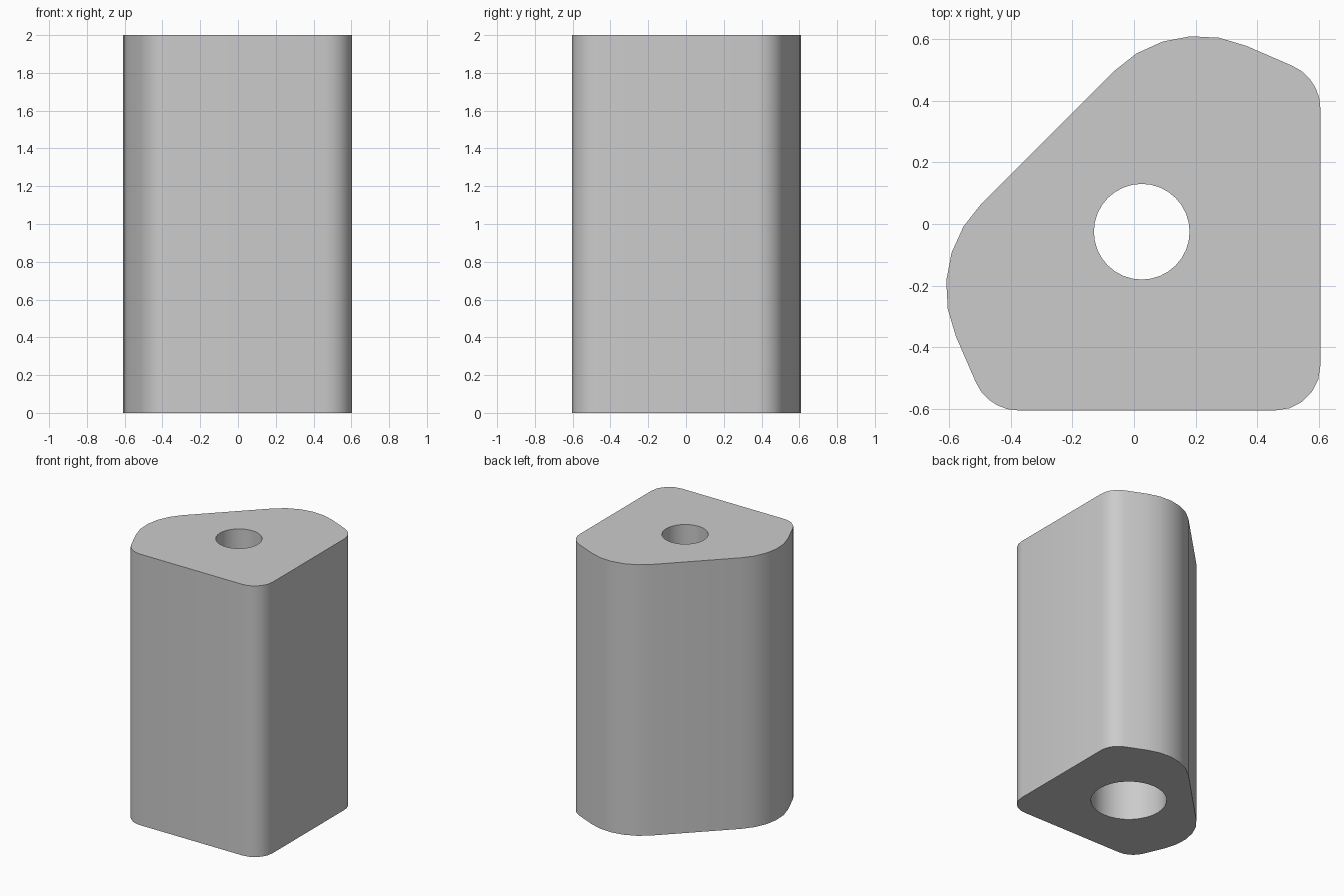
import bpy
import bmesh
import math
from mathutils import Vector

cube = bpy.data.objects.get("Cube")
if cube:
    bpy.data.objects.remove(cube, do_unlink=True)

HEIGHT = 2.0
LEDGE = 1.4          # height where the wide recess meets the narrow bore
HOLE_CENTRE = Vector((0.025, -0.025))
BORE_RADIUS = 0.155
RECESS_RADIUS = 0.256


def material(name, rgb):
    mat = bpy.data.materials.new(name)
    mat.use_nodes = True
    colour = (*rgb, 1.0)
    mat.diffuse_color = colour
    mat.node_tree.nodes["Principled BSDF"].inputs["Base Color"].default_value = colour
    return mat


def rounded_outline(corners, steps):
    """Replace every (x, y, radius) corner by a tangent arc."""
    points = []
    count = len(corners)
    for i, (x, y, radius) in enumerate(corners):
        corner = Vector((x, y))
        to_prev = (Vector(corners[i - 1][:2]) - corner).normalized()
        to_next = (Vector(corners[(i + 1) % count][:2]) - corner).normalized()
        half = to_prev.angle(to_next) / 2
        inward = (to_prev + to_next).normalized()
        centre = corner + inward * radius / math.sin(half)
        middle = math.atan2(-inward.y, -inward.x)
        sweep = math.pi - 2 * half
        for k in range(steps + 1):
            angle = middle + sweep * (k / steps - 0.5)
            points.append(centre + radius * Vector((math.cos(angle), math.sin(angle))))
    return points


def circle(radius, count=32):
    turn = 2 * math.pi / count
    return [HOLE_CENTRE + radius * Vector((math.cos(k * turn), math.sin(k * turn)))
            for k in range(count)]


def ring(bm, points, z):
    verts = [bm.verts.new((p.x, p.y, z)) for p in points]
    edges = [bm.edges.new((verts[i - 1], verts[i])) for i in range(len(verts))]
    return verts, edges


def wall(bm, lower, upper):
    for i in range(len(lower[0])):
        bm.faces.new((lower[0][i - 1], lower[0][i], upper[0][i], upper[0][i - 1]))


def cap(bm, outer, inner):
    bmesh.ops.triangle_fill(bm, edges=outer[1] + inner[1], use_beauty=True)


# Footprint, symmetric about the diagonal through the square corner
square_corner = [(0.604, -0.604, 0.145)]
side = [(0.604, 0.473, 0.15), (0.122, 0.682, 0.388)]
mirrored = [(-y, -x, r) for x, y, r in reversed(side)]
outline = rounded_outline(square_corner + side + mirrored, 5)

bm = bmesh.new()

# Outer walls
bottom = ring(bm, outline, 0)
top = ring(bm, outline, HEIGHT)
wall(bm, bottom, top)

# Stepped screw hole: wide recess below, narrow bore above
recess_mouth = ring(bm, circle(RECESS_RADIUS), 0)
recess_end = ring(bm, circle(RECESS_RADIUS), LEDGE)
bore_start = ring(bm, circle(BORE_RADIUS), LEDGE)
bore_mouth = ring(bm, circle(BORE_RADIUS), HEIGHT)
wall(bm, recess_mouth, recess_end)
wall(bm, recess_end, bore_start)
wall(bm, bore_start, bore_mouth)

# End faces
cap(bm, bottom, recess_mouth)
cap(bm, top, bore_mouth)
bmesh.ops.recalc_face_normals(bm, faces=bm.faces)

mesh = bpy.data.meshes.new("corner_post")
bm.to_mesh(mesh)
bm.free()
post = bpy.data.objects.new("corner_post", mesh)
bpy.context.collection.objects.link(post)
mesh.materials.append(material("light_grey", (0.6, 0.6, 0.6)))

bpy.ops.object.select_all(action="DESELECT")
post.select_set(True)
bpy.context.view_layer.objects.active = post
bpy.ops.object.shade_smooth_by_angle(angle=math.radians(30))
